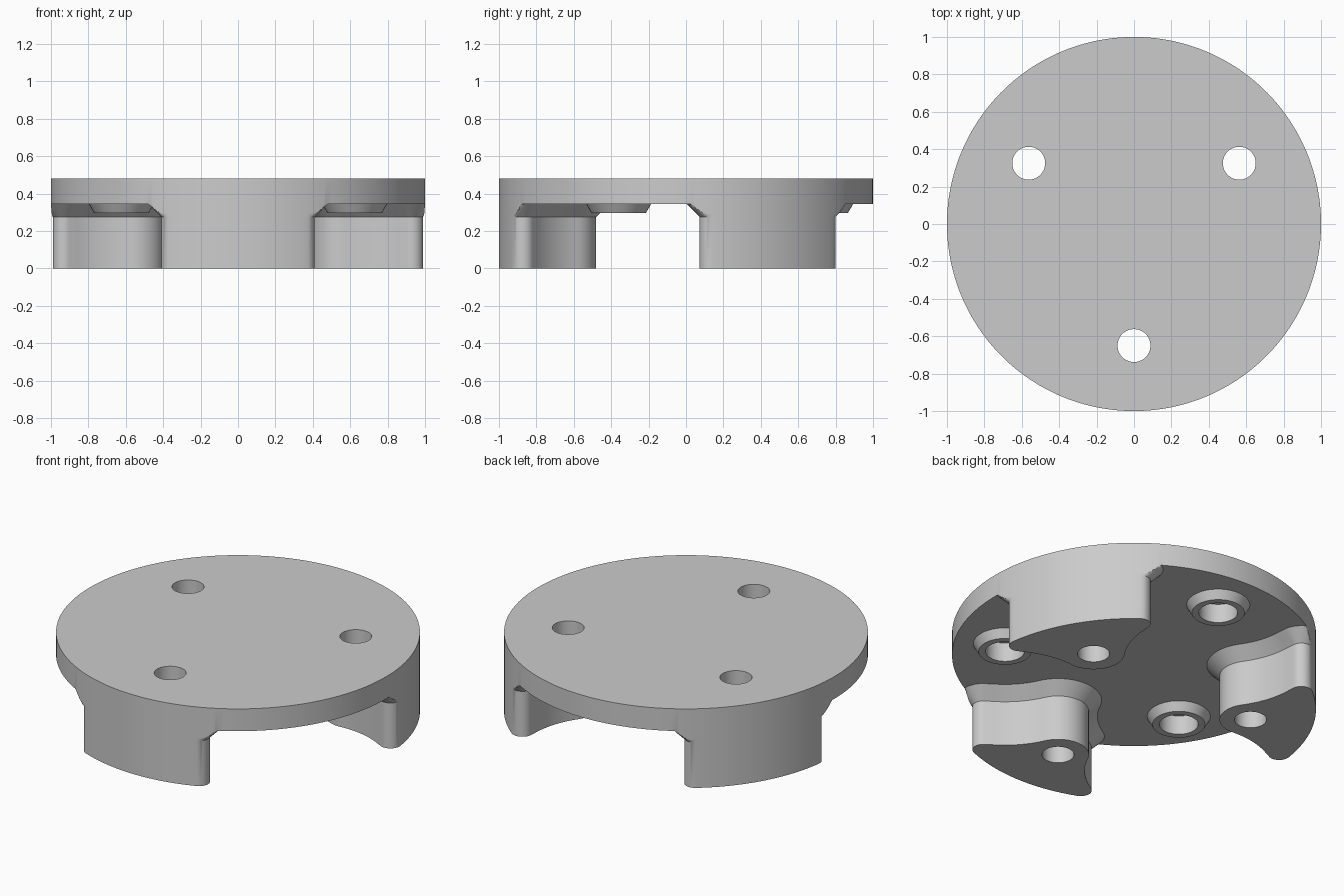
import bpy
import bmesh
from math import atan2, cos, degrees, hypot, pi, radians, sin

cube = bpy.data.objects.get("Cube")
if cube:
    bpy.data.objects.remove(cube, do_unlink=True)

TOP, UNDER, FOOT_EDGE = 0.48, 0.345, 0.275   # plate top, plate underside, start of foot flare
BOLT_AT, BOLT_R = 0.65, 0.088
BOSS_AT, BOSS_BASE, BOSS_TIP, SOCKET_R = 0.72, 0.174, 0.145, 0.107
BOSS_Z, SOCKET_Z = 0.295, 0.41
NOSE_R, CORNER_R = 0.17, 0.06
FLARE, STEPS = 0.07, 7
FEET = [radians(a) for a in (30, 150, 270)]

bm = bmesh.new()


def ring(points, z):
    return [bm.verts.new((x, y, z)) for x, y in points]


def circle(cx, cy, r, z, n=40):
    return ring([(cx + r * cos(2 * pi * i / n), cy + r * sin(2 * pi * i / n)) for i in range(n)], z)


def loft(rings):
    for low, high in zip(rings, rings[1:]):
        for i in range(len(low)):
            bm.faces.new((low[i - 1], low[i], high[i], high[i - 1]))


def path_edges(verts):
    return [bm.edges.get(pair) for pair in zip(verts, verts[1:])]


def loop_edges(verts):
    return path_edges(verts + verts[:1])


def fill(edges, z):
    bmesh.ops.triangle_fill(bm, use_beauty=True, edges=edges, normal=(0, 0, z))


def arc(cx, cy, r, a0, a1, n, side=1):
    """Points with outward normals, angles in degrees."""
    out = []
    for i in range(n + 1):
        a = radians(a0 + (a1 - a0) * i / n)
        out.append((cx + r * cos(a), cy + r * sin(a), side * cos(a), side * sin(a)))
    return out


# Foot outline: rim arc, rounded corner, hollow around the boss, nose around the bolt
boss_u, boss_v = BOSS_AT * cos(pi / 3), BOSS_AT * sin(pi / 3)
hollow_r = hypot(BOLT_AT - boss_u, boss_v) - NOSE_R
corner_u, corner_v = 0.872, 0.35
a_rim = degrees(atan2(corner_v, corner_u))
a_corner = degrees(atan2(boss_v - corner_v, boss_u - corner_u))
a_nose = degrees(atan2(boss_v, boss_u - BOLT_AT))
half = (arc(0, 0, 1, 0, a_rim, 12)
        + arc(corner_u, corner_v, CORNER_R, a_rim, a_corner, 16)[1:]
        + arc(boss_u, boss_v, hollow_r, a_corner - 180, a_nose - 180, 14, -1)[1:]
        + arc(BOLT_AT, 0, NOSE_R, a_nose, 180, 10)[1:])
outline = half + [(u, -v, nu, -nv) for u, v, nu, nv in reversed(half[1:-1])]


def foot_ring(angle, offset, z):
    """Outline grown by the offset, kept inside the rim."""
    pts = []
    for u, v, nu, nv in outline:
        u, v = u + nu * offset, v + nv * offset
        scale = 1 / max(1, hypot(u, v))
        u, v = u * scale, v * scale
        pts.append((u * cos(angle) - v * sin(angle), u * sin(angle) + v * cos(angle)))
    return ring(pts, z)


rim, under_paths, top_holes = [], [], []
spans = []
for angle in FEET:
    # Foot with flared root
    rings = [foot_ring(angle, 0, 0)]
    for i in range(STEPS + 1):
        t = i / STEPS
        rings.append(foot_ring(angle, FLARE * t, FOOT_EDGE + (UNDER - FOOT_EDGE) * t))
    loft(rings)

    # Bolt hole through foot and plate
    cx, cy = BOLT_AT * cos(angle), BOLT_AT * sin(angle)
    hole = [circle(cx, cy, BOLT_R, 0), circle(cx, cy, BOLT_R, TOP)]
    loft(hole)
    fill(loop_edges(rings[0]) + loop_edges(hole[0]), -1)
    top_holes += loop_edges(hole[1])

    # Split the root ring into its rim part and its inner part
    root = rings[-1]
    m = 0
    while hypot(root[m + 1].co.x, root[m + 1].co.y) > 0.99999:
        m += 1
    spans.append(root[-m:] + root[:m + 1])
    under_paths += path_edges(root[m:len(root) - m + 1])

# Plate rim, sharing its vertices with the feet
gaps = []
for i, span in enumerate(spans):
    following = spans[(i + 1) % len(spans)]
    a0 = atan2(span[-1].co.y, span[-1].co.x)
    a1 = atan2(following[0].co.y, following[0].co.x)
    sweep = (a1 - a0) % (2 * pi)
    n = 36
    between = ring([(cos(a0 + sweep * k / n), sin(a0 + sweep * k / n)) for k in range(1, n)], UNDER)
    gaps.append([span[-1]] + between + [following[0]])
    rim += span + between
upper = ring([(v.co.x, v.co.y) for v in rim], TOP)
loft([rim, upper])
fill(loop_edges(upper) + top_holes, 1)

# Bosses with blind sockets between the feet
for angle in FEET:
    cx, cy = BOSS_AT * cos(angle + pi / 3), BOSS_AT * sin(angle + pi / 3)
    rings = [circle(cx, cy, r, z) for r, z in ((BOSS_BASE, UNDER), (BOSS_TIP, BOSS_Z),
                                               (SOCKET_R, BOSS_Z), (SOCKET_R, SOCKET_Z))]
    loft(rings)
    bm.faces.new(rings[-1])
    under_paths += loop_edges(rings[0])

# Plate underside
for gap in gaps:
    under_paths += path_edges(gap)
fill(under_paths, -1)

bmesh.ops.recalc_face_normals(bm, faces=bm.faces)
mesh = bpy.data.meshes.new("footed_plate")
bm.to_mesh(mesh)
bm.free()
plate = bpy.data.objects.new("footed_plate", mesh)
bpy.context.collection.objects.link(plate)

# Plain grey finish
grey = bpy.data.materials.new("light_grey")
grey.use_nodes = True
colour = (0.6, 0.6, 0.6, 1)
grey.diffuse_color = colour
for node in grey.node_tree.nodes:
    if node.type == "BSDF_PRINCIPLED":
        node.inputs["Base Color"].default_value = colour
mesh.materials.append(grey)

for obj in bpy.context.selected_objects:
    obj.select_set(False)
plate.select_set(True)
bpy.context.view_layer.objects.active = plate
bpy.ops.object.shade_smooth_by_angle(angle=radians(30))
